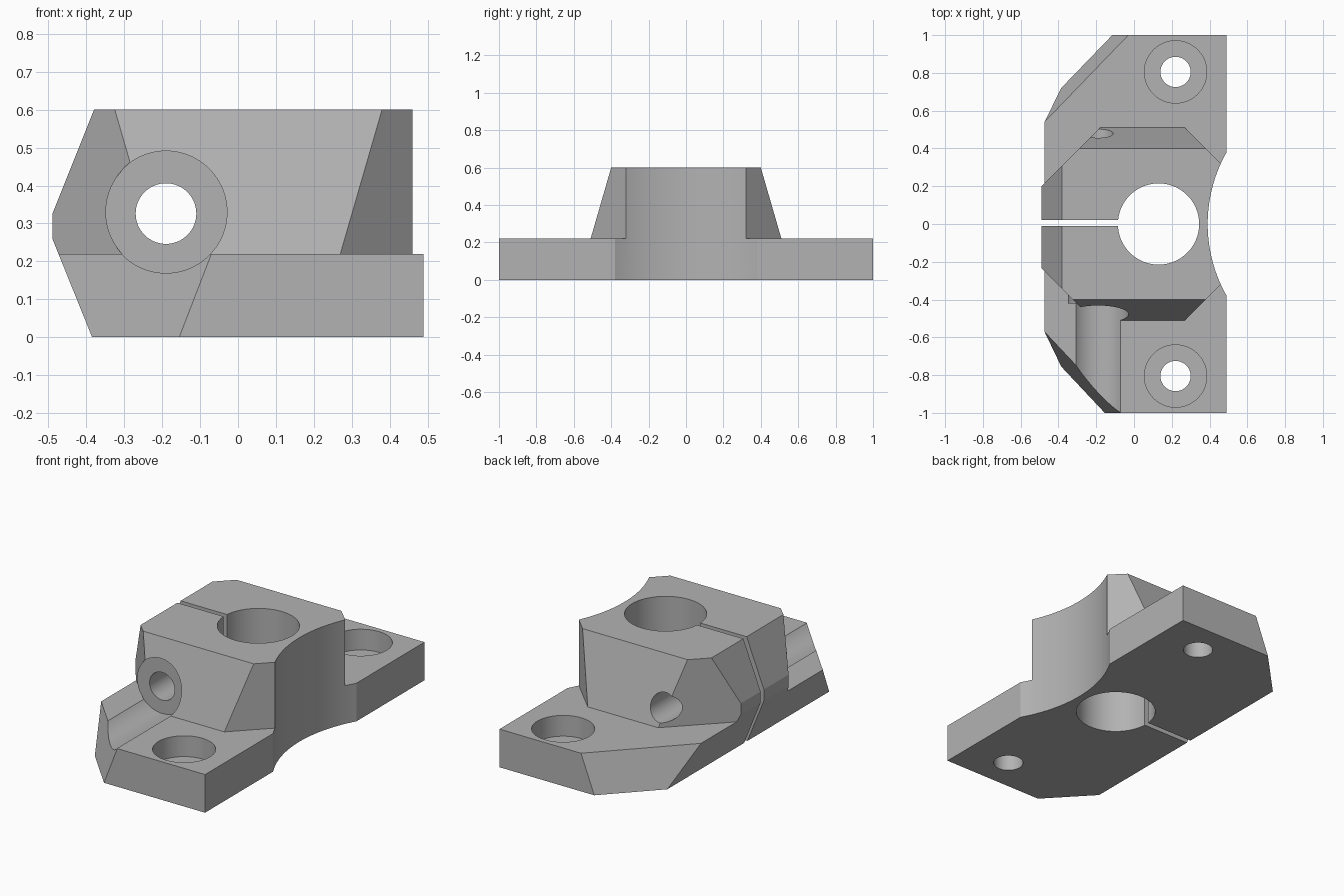
import bpy, bmesh, math
from mathutils import Vector

cube = bpy.data.objects.get("Cube")
if cube:
    bpy.data.objects.remove(cube, do_unlink=True)

metal = bpy.data.materials.new("plain_grey")
metal.use_nodes = True
GREY = (0.45, 0.45, 0.45, 1)
metal.diffuse_color = GREY
metal.node_tree.nodes["Principled BSDF"].inputs["Base Color"].default_value = GREY


def make(name, bm):
    bmesh.ops.recalc_face_normals(bm, faces=bm.faces)
    mesh = bpy.data.meshes.new(name)
    bm.to_mesh(mesh)
    bm.free()
    mesh.materials.append(metal)
    ob = bpy.data.objects.new(name, mesh)
    bpy.context.collection.objects.link(ob)
    return ob


def prism(name, outline, axis, lo, hi):
    """Extrude an outline along y or z."""
    bm = bmesh.new()
    if axis == "z":
        verts = [bm.verts.new((a, b, lo)) for a, b in outline]
        step = (0, 0, hi - lo)
    else:
        verts = [bm.verts.new((a, lo, b)) for a, b in outline]
        step = (0, hi - lo, 0)
    face = bm.faces.new(verts)
    ext = bmesh.ops.extrude_face_region(bm, geom=[face])
    moved = [g for g in ext["geom"] if isinstance(g, bmesh.types.BMVert)]
    bmesh.ops.translate(bm, verts=moved, vec=step)
    return make(name, bm)


def circle(cx, cy, r, n=96):
    return [(cx + r * math.cos(math.tau * i / n), cy + r * math.sin(math.tau * i / n))
            for i in range(n)]


def box(x0, x1, y0, y1):
    return [(x0, y0), (x1, y0), (x1, y1), (x0, y1)]


def slice_off(ob, *points):
    """Cut a convex solid by the plane through three points, keeping the middle."""
    a, b, c = map(Vector, points)
    normal = (b - a).cross(c - a).normalized()
    if normal.dot(Vector((0.1, 0, 0.2)) - a) > 0:
        normal.negate()
    bm = bmesh.new()
    bm.from_mesh(ob.data)
    bmesh.ops.bisect_plane(bm, geom=bm.verts[:] + bm.edges[:] + bm.faces[:],
                           plane_co=a, plane_no=normal, clear_outer=True)
    bmesh.ops.holes_fill(bm, edges=[e for e in bm.edges if e.is_boundary])
    bmesh.ops.recalc_face_normals(bm, faces=bm.faces)
    bm.to_mesh(ob.data)
    bm.free()


def combine(body, tool, operation):
    mod = body.modifiers.new("combine", "BOOLEAN")
    mod.operation, mod.solver, mod.object = operation, "EXACT", tool
    bpy.context.view_layer.objects.active = body
    bpy.ops.object.modifier_apply(modifier=mod.name)
    bpy.data.objects.remove(tool, do_unlink=True)


BASE_TOP, TOP = 0.22, 0.6

# Flange plate with two slanted corners
body = prism("clamp_block", box(-0.6, 0.49, -1, 1), "z", 0, BASE_TOP)
slice_off(body, (-0.474, -0.57, BASE_TOP), (-0.07, -1, BASE_TOP), (-0.155, -1, 0))
slice_off(body, (-0.474, 0.54, BASE_TOP), (-0.03, 1, BASE_TOP), (-0.115, 1, 0))

# Raised block: sloping front and back, chamfered upright corners
block = prism("raised_block", box(-0.6, 0.6, -0.7, 0.7), "z", 0.1, TOP)
for s in (-1, 1):
    slice_off(block, (0, s * 0.4, TOP), (1, s * 0.4, TOP), (0, s * 0.51, BASE_TOP))
    slice_off(block, (0.38, s * 0.4, 0), (0.46, s * 0.32, 0), (0.38, s * 0.4, 1))
    y = 0.2 if s > 0 else -0.235
    slice_off(block, (-0.49, y, 0), (-0.29, y + s * 0.2, 0), (-0.49, y, 1))
combine(body, block, "UNION")

# Bolt seat boss
BX, BZ = -0.19, 0.33
combine(body, prism("bolt_boss", circle(BX, BZ, 0.16), "y", -0.44, -0.2), "UNION")

# Angled left side
side = [(-0.385, 0), (-0.49, 0.26), (-0.49, 0.325), (-0.38, TOP),
        (-0.38, 0.7), (0.7, 0.7), (0.7, -0.1), (-0.345, -0.1)]
combine(body, prism("side_profile", side, "y", -1.2, 1.2), "INTERSECT")

# Curved relief, main bore, clamp slit, bolt channel and hole
cutters = [
    prism("relief", circle(1.16, 0, 0.77, 192), "z", -0.1, 0.8),
    prism("bore", circle(0.13, 0, 0.215), "z", -0.1, 0.8),
    prism("slit", box(-0.7, 0, -0.01, 0.02), "z", -0.1, 0.8),
    prism("bolt_channel", circle(BX, BZ, 0.161), "y", -1.2, -0.42),
    prism("bolt_hole", circle(BX, BZ - 0.004, 0.08, 64), "y", -1.2, 1.2),
]
# Counterbored mounting holes
for s in (-1, 1):
    cutters.append(prism("mount_hole", circle(0.22, s * 0.805, 0.08, 64), "z", -0.1, 0.3))
    cutters.append(prism("counterbore", circle(0.22, s * 0.805, 0.165), "z", 0.1, 0.3))
for tool in cutters:
    combine(body, tool, "DIFFERENCE")

bpy.ops.object.select_all(action="DESELECT")
body.select_set(True)
bpy.context.view_layer.objects.active = body
bpy.ops.object.shade_smooth_by_angle(angle=math.radians(12))
